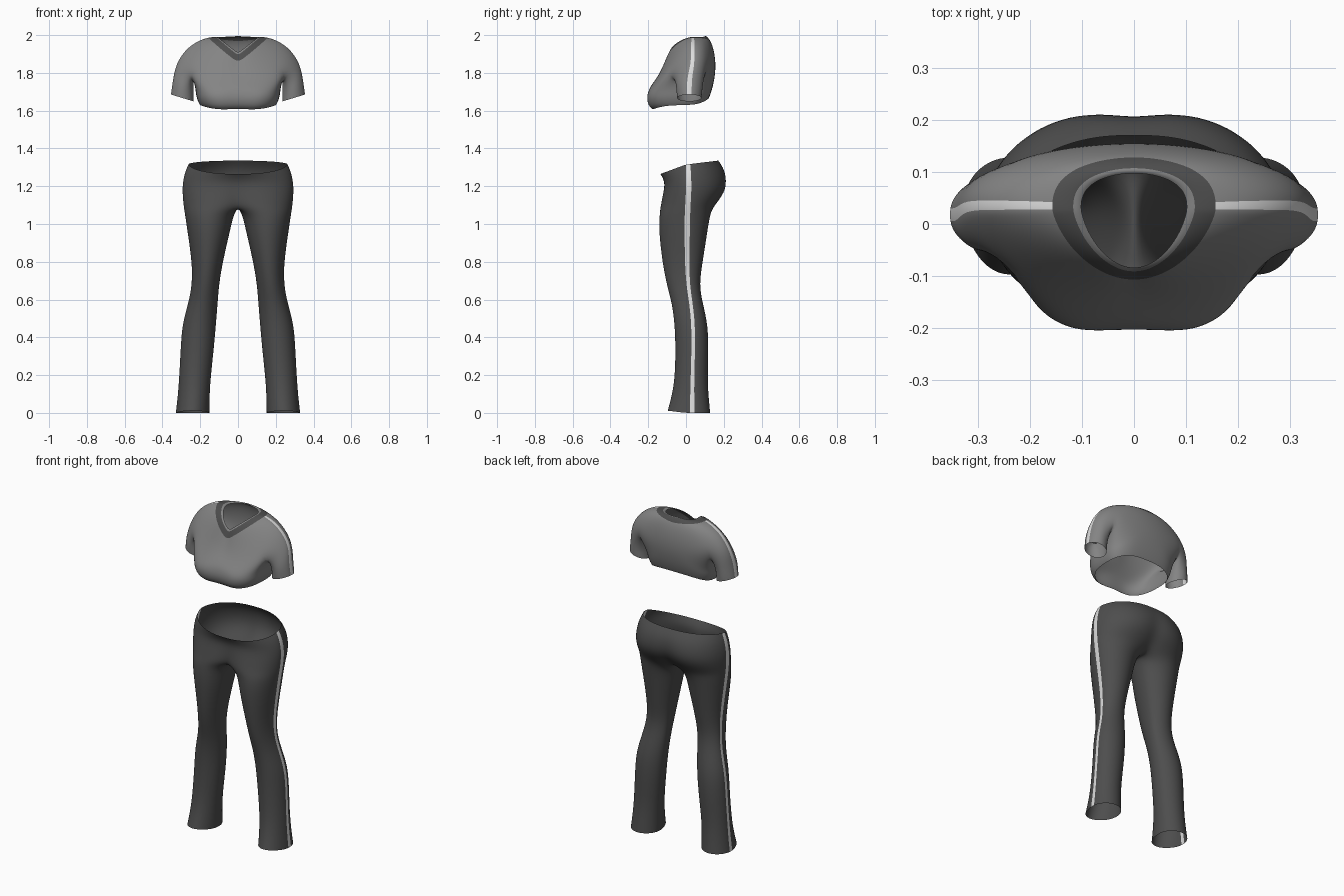
import bpy
import bmesh
from math import sin, cos, pi, radians
from mathutils import Vector

cube = bpy.data.objects.get("Cube")
if cube:
    bpy.data.objects.remove(cube, do_unlink=True)


def material(name, value):
    m = bpy.data.materials.new(name)
    m.use_nodes = True
    color = (value, value, value, 1)
    m.diffuse_color = color
    m.node_tree.nodes["Principled BSDF"].inputs["Base Color"].default_value = color
    return m


charcoal = material("charcoal cloth", 0.075)
grey = material("mid grey cloth", 0.23)
white = material("white stripe", 0.72)


def bridge(bm, upper, lower, closed=False, mat=lambda i: 0):
    """Join two rows of vertices with quads; mat gives the slot per column."""
    n = len(upper)
    for i in range(n if closed else n - 1):
        j = (i + 1) % n
        face = bm.faces.new((upper[i], lower[i], lower[j], upper[j]))
        face.material_index = mat(i)
        face.smooth = True


def finish(bm, name, mats):
    """Turn the half garment into a mirrored, smoothed object."""
    mesh = bpy.data.meshes.new(name)
    bm.to_mesh(mesh)
    bm.free()
    for m in mats:
        mesh.materials.append(m)
    ob = bpy.data.objects.new(name, mesh)
    bpy.context.collection.objects.link(ob)
    ob.modifiers.new("Mirror", 'MIRROR')
    sub = ob.modifiers.new("Smooth", 'SUBSURF')
    sub.levels = sub.render_levels = 2
    return ob


def spow(v, p):
    return abs(v) ** p * (1 if v >= 0 else -1)


# ---------- trousers ----------
half = [0.045, 0.13, 0.26, 0.4, 0.55, 0.7, 0.85, 1]
COLS = [-t for t in reversed(half)] + half
STRIPE = len(half) - 1
INNER = 4


def trouser_point(a, cx, rx, yf, ys, yb, z, tf=0, tb=0):
    y = ys + sin(a) * (yb - ys if sin(a) > 0 else ys - yf)
    return Vector((cx + rx * cos(a), y, z + y * (tf if y < 0 else tb)))


# height, outer x, front y, stripe y, back y, sweep angle, front and back tilt
pelvis = [
    (1.315, .262, -.137, .01, .172, 95, .37, .12),
    (1.275, .282, -.124, .01, .208, 101, .25, .06),
    (1.21, .295, -.113, .01, .219, 109, 0, 0),
    (1.15, .294, -.125, .01, .197, 117, 0, 0),
    (1.09, .288, -.138, .01, .147, 128, 0, 0),
]
# height, inner x, outer x, front y, stripe y, back y
leg = [
    (1.05, .022, .281, -.143, .01, .130),
    (.96, .042, .268, -.147, .01, .115),
    (.80, .080, .244, -.128, .01, .090),
    (.68, .100, .243, -.105, .015, .070),
    (.58, .107, .263, -.076, .03, .090),
    (.47, .116, .296, -.062, .04, .117),
    (.34, .127, .304, -.057, .04, .121),
    (.18, .145, .312, -.061, .035, .115),
    (.08, .150, .320, -.080, .035, .122),
    (.00, .151, .330, -.100, .035, .130),
]

bm = bmesh.new()
stripe_slot = lambda i: 1 if i == STRIPE else 0
prev = None
for z, xo, yf, ys, yb, sweep, tf, tb in pelvis:
    A = radians(sweep)
    rx = xo / (1 - cos(A))
    row = [bm.verts.new(trouser_point(t * A, xo - rx, rx, yf, ys, yb, z, tf, tb))
           for t in COLS]
    row[0].co.x = row[-1].co.x = 0
    if prev:
        bridge(bm, prev, row, mat=stripe_slot)
    prev = row

# crotch seam closes the last pelvis row into a leg ring
seam = [bm.verts.new(prev[-1].co.lerp(prev[0].co, k / (INNER + 1)))
        for k in range(1, INNER + 1)]
prev = prev + seam
A = radians(140)
angles = [t * A for t in COLS]
angles += [A + (2 * pi - 2 * A) * k / (INNER + 1) for k in range(1, INNER + 1)]
for z, xi, xo, yf, ys, yb in leg:
    tilt = -.12 if z == 0 else 0
    row = [bm.verts.new(trouser_point(a, (xi + xo) / 2, (xo - xi) / 2,
                                      yf, ys, yb, z, tilt)) for a in angles]
    bridge(bm, prev, row, closed=True, mat=stripe_slot)
    prev = row
finish(bm, "trousers", [charcoal, white])

# ---------- cropped top ----------
THETA = [0, 12, 25, 38, 50, 60, 70, 80, 86.5, 93.5,
         100, 110, 120, 132, 142, 155, 168, 180]
F, B, S = 4, 13, 8      # front armpit, back armpit and stripe columns


def top_point(a, xs, ys, zs, yf, zf, yb, zb, px, qf, qb, zpow):
    front = cos(a) > 0
    s = max(sin(a), 0)
    if front:
        y = ys - (ys - yf) * cos(a) ** qf
    else:
        y = ys + (yb - ys) * (-cos(a)) ** qb
    end = zf if front else zb
    x = 0 if s < 1e-6 else xs * s ** px
    return Vector((x, y, end + (zs - end) * s ** zpow))


# side x, y, z; front y, z; back y, z; height falloff
yoke = [
    (.102, .03, 1.985, -.085, 1.905, .098, 1.992, 1),
    (.112, .03, 1.991, -.091, 1.897, .105, 1.999, 1),
    (.155, .03, 1.989, -.106, 1.860, .130, 1.972, 1),
    (.215, .03, 1.969, -.136, 1.800, .148, 1.920, 1.5),
    (.278, .03, 1.925, -.165, 1.760, .157, 1.860, 2),
    (.328, .03, 1.850, -.191, 1.725, .156, 1.800, 2),
]

bm = bmesh.new()
prev = None
for r, (*dims, zpow) in enumerate(yoke):
    row = [bm.verts.new(top_point(radians(t), *dims, 1, 1.4, .75, zpow))
           for t in THETA]
    if prev:
        if r == 2:      # collar band
            slot = lambda i: 1
        elif r > 2:     # shoulder stripe
            slot = lambda i: 2 if i == S else 0
        else:           # neck trim
            slot = lambda i: 0
        bridge(bm, prev, row, mat=slot)
    prev = row

# underarm seam splits the yoke into body and sleeve
front_pit, back_pit = prev[F], prev[B]
pit = []
for k in (1, 2, 3):
    p = front_pit.co.lerp(back_pit.co, k / 4)
    p += Vector((-.012, 0, -.048)) * sin(pi * k / 4)
    pit.append(bm.verts.new(p))

# sleeve: centre, half width direction, half depth
sleeve = [
    (Vector((.288, .018, 1.745)), Vector((.056, 0, .027)), .075),
    (Vector((.293, .018, 1.690)), Vector((.060, 0, .020)), .070),
    (Vector((.294, .018, 1.667)), Vector((.062, 0, .019)), .067),
]
phis = [radians((t - 90) / 42 * 125) for t in THETA[F:B + 1]]
gap = 2 * pi - phis[-1] + phis[0]
phis += [phis[-1] + gap * k / 4 for k in (1, 2, 3)]
ring = prev[F:B + 1] + pit[::-1]
for c, u, depth in sleeve:
    row = [bm.verts.new(c + u * cos(a) + Vector((0, depth * sin(a), 0)))
           for a in phis]
    bridge(bm, ring, row, closed=True, mat=lambda i: 2 if i == S - F else 0)
    ring = row

# body: same fields as the yoke
body = [
    (.226, 0, 1.715, -.209, 1.697, .148, 1.750, 2),
    (.223, 0, 1.675, -.216, 1.660, .138, 1.710, 2),
    (.210, 0, 1.642, -.205, 1.620, .126, 1.676, 2),
    (.202, 0, 1.630, -.183, 1.604, .120, 1.664, 2),
]
ring = prev[:F + 1] + pit + prev[B:]
for *dims, zpow in body:
    row = [bm.verts.new(top_point(pi * i / (len(ring) - 1), *dims,
                                  .65, .65, .75, zpow))
           for i in range(len(ring))]
    row[0].co.y += .012     # dip between the two sides of the chest
    row[0].co.z += .006
    bridge(bm, ring, row)
    ring = row
finish(bm, "cropped_top", [grey, charcoal, white])
